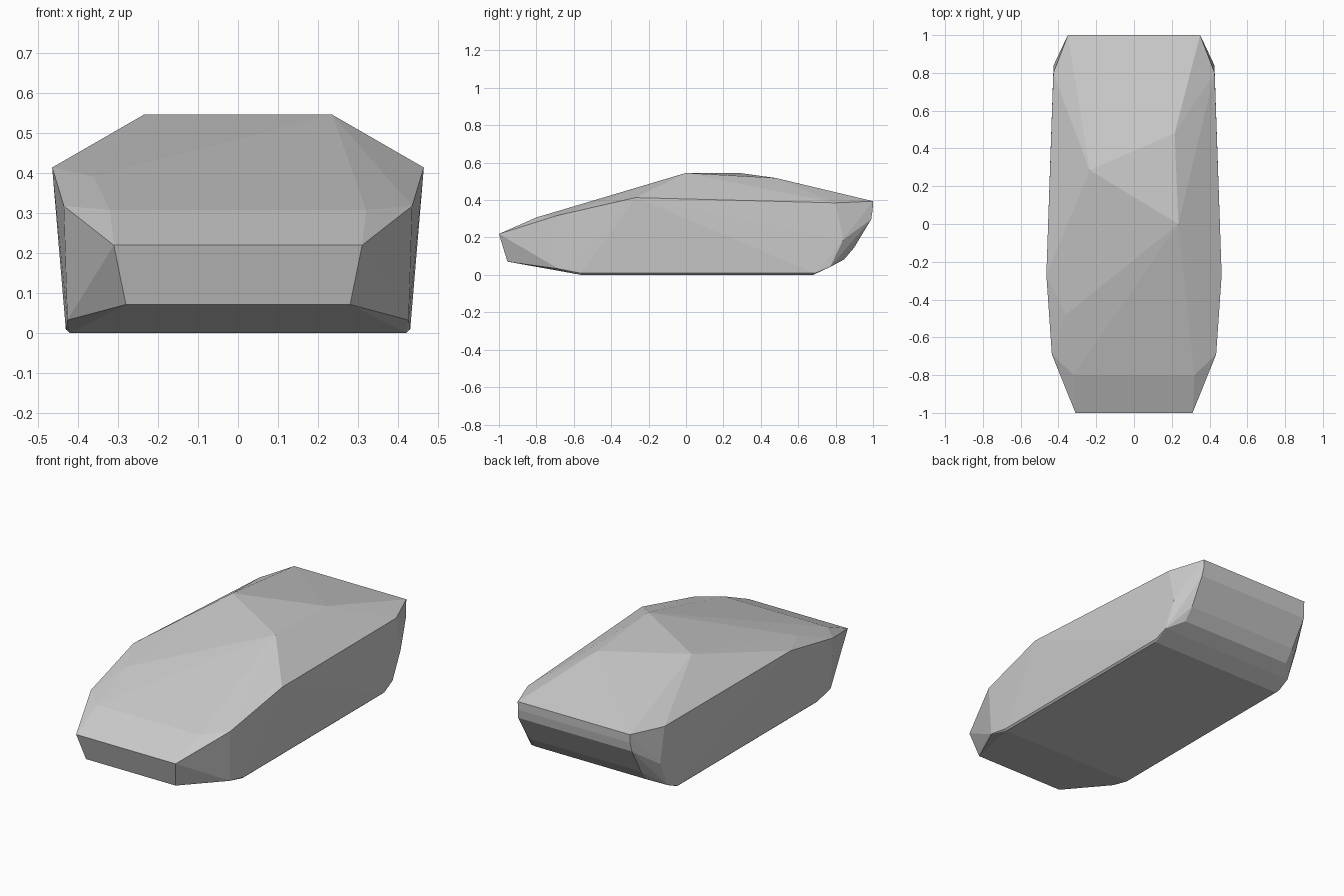
import bpy, bmesh

if "Cube" in bpy.data.objects:
    bpy.data.objects.remove(bpy.data.objects["Cube"])

# Mirrored body corners (half width, y, z): the shell is wrapped around them
corners = [
    # nose
    (.31, -1.0, .222), (.28, -.955, .074), (.32, -.8, .31), (.385, -.79, .286),
    # front flanks and widest point of the beltline
    (.435, -.69, .32), (.426, -.68, .035), (.464, -.27, .416),
    # rear beltline and tail
    (.427, .8, .388), (.35, 1.0, .397), (.35, .998, .35), (.355, .99, .30),
    (.35, .9, .15), (.35, .845, .085), (.426, .84, .19), (.425, .77, .045),
    # floor
    (.43, -.56, .012), (.42, -.56, .003), (.43, .69, .012), (.42, .68, .003),
]

# Roof and hood points, slightly uneven from side to side
roof = [(.235, 0, .545), (.215, .48, .518), (-.235, .285, .545), (-.36, -.48, .39)]

bm = bmesh.new()
for x, y, z in corners:
    for side in (-1, 1):
        bm.verts.new((side * x, y, z - .003))
for p in roof:
    bm.verts.new(p)

# Wrap a faceted shell around the points and drop anything left inside
bmesh.ops.convex_hull(bm, input=bm.verts[:])
bmesh.ops.delete(bm, geom=[v for v in bm.verts if not v.link_faces], context='VERTS')
bmesh.ops.recalc_face_normals(bm, faces=bm.faces[:])

mesh = bpy.data.meshes.new("car_body_shell")
bm.to_mesh(mesh)
bm.free()
body = bpy.data.objects.new("car_body_shell", mesh)
bpy.context.collection.objects.link(body)

# Soft shading between shallow facets, crisp beltline and ends
bpy.context.view_layer.objects.active = body
body.select_set(True)
bpy.ops.object.shade_flat()
